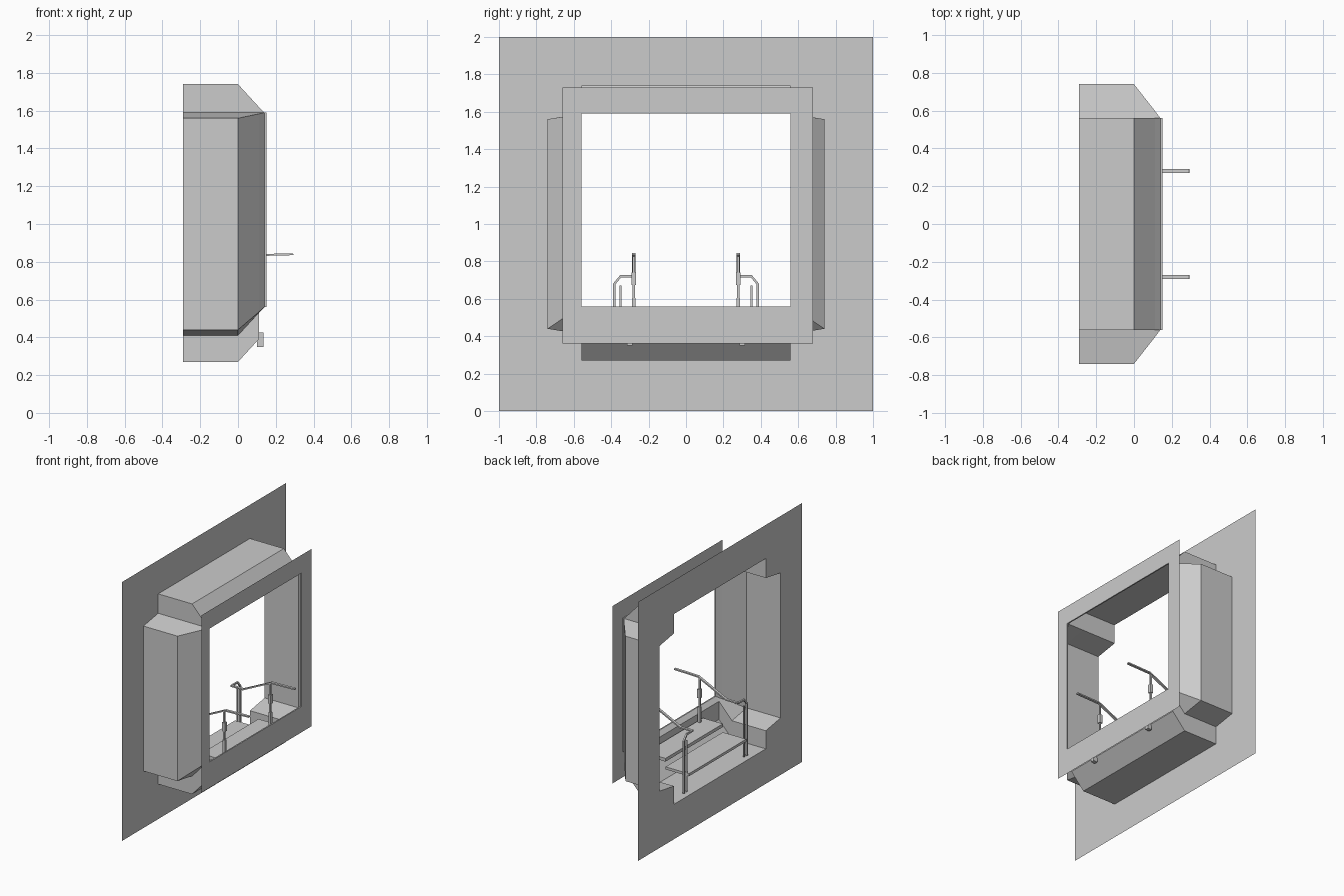
import bpy, bmesh
from mathutils import Vector, Matrix

if "Cube" in bpy.data.objects:
    bpy.data.objects.remove(bpy.data.objects["Cube"])

grey = bpy.data.materials.new("plain grey")
grey.use_nodes = True
COLOUR = (0.6, 0.6, 0.6, 1)
grey.diffuse_color = COLOUR
grey.node_tree.nodes["Principled BSDF"].inputs["Base Color"].default_value = COLOUR


def finish(name, bm):
    me = bpy.data.meshes.new(name)
    bm.to_mesh(me)
    bm.free()
    me.materials.append(grey)
    ob = bpy.data.objects.new(name, me)
    bpy.context.collection.objects.link(ob)
    return ob


def box(name, lo, hi):
    bm = bmesh.new()
    lo, hi = Vector(lo), Vector(hi)
    m = Matrix.Translation((lo + hi) / 2) @ Matrix.Diagonal((hi - lo).to_4d())
    bmesh.ops.create_cube(bm, size=1, matrix=m)
    return finish(name, bm)


def bars(name, path, width, height):
    """Flat bar following a path, one box per segment."""
    bm = bmesh.new()
    for a, b in zip(path, path[1:]):
        a, b = Vector(a), Vector(b)
        d = b - a
        m = (Matrix.Translation((a + b) / 2) @ d.to_track_quat('X', 'Z').to_matrix().to_4x4()
             @ Matrix.Diagonal((d.length + height * 0.5, width, height, 1)))
        bmesh.ops.create_cube(bm, size=1, matrix=m)
    return finish(name, bm)


def cross(inner, outer, top, shoulder, side_top, side_low, corner, bottom):
    """Symmetric cross outline as (y, z) points."""
    half = [(inner, top), (inner, shoulder), (outer, side_top),
            (outer, side_low), (inner, corner), (inner, bottom)]
    return half + [(-y, z) for y, z in reversed(half)]


def plate(name, x, outline, hole):
    """Thin sheet with a hole."""
    bm = bmesh.new()
    edges = []
    for loop in (outline, hole):
        vs = [bm.verts.new((x, y, z)) for y, z in loop]
        edges += [bm.edges.new((v, vs[i - 1])) for i, v in enumerate(vs)]
    bmesh.ops.triangle_fill(bm, edges=edges, use_beauty=True, normal=(1, 0, 0))
    bmesh.ops.dissolve_limit(bm, angle_limit=0.01, verts=bm.verts[:], edges=bm.edges[:])
    return finish(name, bm)


def rectangle(y0, y1, z0, z1):
    return [(y0, z0), (y1, z0), (y1, z1), (y0, z1)]


# Tunnel: straight cross-shaped part, then a taper to the rectangular window
A = 0.56
wide = cross(A, 0.74, 1.74, 1.59, 1.56, 0.44, 0.41, 0.27)
near = cross(A, 0.60, 1.62, 1.59, 1.583, 0.534, 0.53, 0.39)
step = cross(A, 0.60, 1.62, 1.59, 1.583, 0.534, 0.53, 0.53)
window = cross(A, A, 1.59, 1.59, 1.59, 0.56, 0.56, 0.56)
stations = [(-0.29, wide), (0, wide), (0.11, near), (0.11, step), (0.14, window), (0.15, window)]

bm = bmesh.new()
rings = [[bm.verts.new((x, y, z)) for y, z in outline] for x, outline in stations]
for r, s in zip(rings, rings[1:]):
    for i in range(len(r)):
        bm.faces.new((r[i - 1], r[i], s[i], s[i - 1]))
bmesh.ops.remove_doubles(bm, verts=bm.verts[:], dist=0.0005)
bmesh.ops.dissolve_degenerate(bm, edges=bm.edges[:], dist=0.0005)
bmesh.ops.recalc_face_normals(bm, faces=bm.faces[:])
finish("tunnel_walls", bm)

# Rear wall sheet and window frame sheet
plate("wall_panel", -0.29, rectangle(-1, 1, 0, 2), wide)
plate("window_frame", 0.15, rectangle(-0.66, 0.68, 0.36, 1.73), rectangle(-A, A, 0.56, 1.59))

# Steps leading up to the window
box("lower_tread", (-0.27, -0.35, 0.40), (-0.07, 0.35, 0.42))
box("upper_tread", (-0.07, -0.35, 0.46), (0.10, 0.35, 0.485))

# Handrails with posts on both sides
for label, s in (("left", 1), ("right", -1)):
    y, far = s * 0.28, s * 0.383
    bars(label + "_handrail", [(0.29, y, 0.84), (0.09, y, 0.835), (-0.15, y, 0.72),
                               (-0.25, y, 0.72)], 0.02, 0.01)
    bars(label + "_rail_bend", [(-0.25, y, 0.72), (-0.25, s * 0.35, 0.72),
                                (-0.25, far, 0.68), (-0.25, far, 0.28)], 0.012, 0.012)
    bars(label + "_inner_post", [(-0.25, s * 0.35, 0.67), (-0.25, s * 0.35, 0.28)], 0.01, 0.01)
    bars(label + "_front_post", [(0.08, y, 0.83), (0.08, y, 0.48)], 0.012, 0.012)
    bars(label + "_post_clamp", [(0.08, y, 0.735), (0.08, y, 0.68)], 0.025, 0.025)
    bars(label + "_post_foot", [(0.08, y, 0.60), (0.08, y, 0.48)], 0.02, 0.02)
    # Small bracket under the frame
    box(label + "_bracket", (0.10, s * 0.30 - 0.015, 0.35), (0.135, s * 0.30 + 0.015, 0.425))
